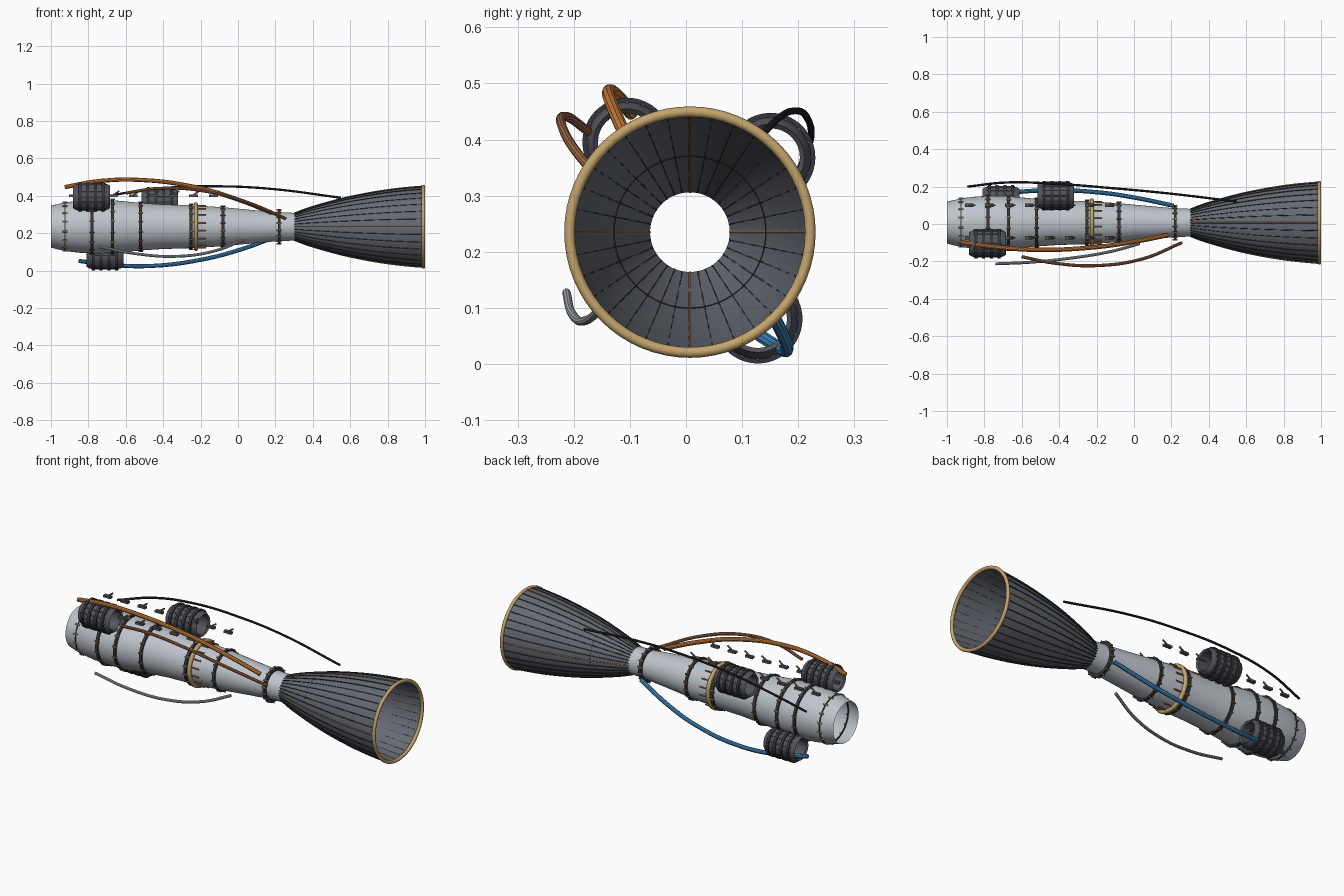
import bpy, bmesh, math
from mathutils import Matrix, Vector

cube = bpy.data.objects.get("Cube")
if cube:
    bpy.data.objects.remove(cube, do_unlink=True)

AXIS = (0.007, 0.235)  # y, z of the engine centre line


def material(name, r, g, b):
    m = bpy.data.materials.new(name)
    m.use_nodes = True
    m.diffuse_color = (r, g, b, 1)
    m.node_tree.nodes["Principled BSDF"].inputs["Base Color"].default_value = (r, g, b, 1)
    return m


HULL = material("pale_metal", .52, .56, .61)
BELL = material("slate_grey", .13, .145, .17)
DARK = material("dark_flange", .035, .036, .045)
POD = material("pump_grey", .085, .09, .105)
GOLD = material("brass", .55, .37, .15)
ORANGE = material("orange", .65, .22, .045)
COPPER = material("copper", .36, .15, .07)
BLUE = material("blue", .05, .27, .58)
PALE = material("pale_pipe", .42, .45, .47)
BLACK = material("black_cable", .022, .022, .027)


def finish(ob, mat, smooth=True):
    ob.data.materials.append(mat)
    bpy.ops.object.select_all(action='DESELECT')
    ob.select_set(True)
    bpy.context.view_layer.objects.active = ob
    if ob.type == 'CURVE':
        bpy.ops.object.convert(target='MESH')
        ob = bpy.context.object
    if smooth:
        bpy.ops.object.shade_smooth_by_angle(angle=math.radians(35))
    return ob


def from_bmesh(name, bm, mat, smooth=True):
    me = bpy.data.meshes.new(name)
    bm.to_mesh(me)
    bm.free()
    ob = bpy.data.objects.new(name, me)
    bpy.context.collection.objects.link(ob)
    return finish(ob, mat, smooth)


def around(x, r, a, centre=AXIS):
    return Vector((x, centre[0] + r * math.cos(a), centre[1] + r * math.sin(a)))


def revolve(name, profile, mat, centre=AXIS, closed=False, n=64):
    """Spin a profile of (x, radius) points around a line along x."""
    bm = bmesh.new()
    rows = [[bm.verts.new(around(x, r, math.tau * i / n, centre)) for i in range(n)]
            for x, r in profile]
    pairs = list(zip(rows, rows[1:])) + ([(rows[-1], rows[0])] if closed else [])
    for a, b in pairs:
        for i in range(n):
            j = (i + 1) % n
            bm.faces.new((a[i], a[j], b[j], b[i]))
    bmesh.ops.recalc_face_normals(bm, faces=bm.faces)
    return from_bmesh(name, bm, mat)


def band(name, x, inner, outer, width, mat, centre=AXIS):
    h = width / 2
    return revolve(name, [(x - h, inner), (x - h, outer), (x + h, outer), (x + h, inner)],
                   mat, centre, True)


def torus(name, x, major, minor, mat, centre=AXIS):
    prof = [(x + minor * math.cos(k * math.tau / 12), major + minor * math.sin(k * math.tau / 12))
            for k in range(12)]
    return revolve(name, prof, mat, centre, True)


def rods(name, x, r, count, length, radius, mat):
    """Small axial cylinders set around the centre line."""
    bm = bmesh.new()
    for i in range(count):
        p = around(x, r, math.tau * (i + .5) / count)
        bmesh.ops.create_cone(bm, cap_ends=True, segments=8, radius1=radius, radius2=radius,
                              depth=length,
                              matrix=Matrix.Translation(p) @ Matrix.Rotation(math.pi / 2, 4, 'Y'))
    return from_bmesh(name, bm, mat)


def tube(name, paths, radius, mat, res=3):
    cu = bpy.data.curves.new(name, 'CURVE')
    cu.dimensions = '3D'
    cu.bevel_depth = radius
    cu.bevel_resolution = res
    cu.use_fill_caps = True
    cu.resolution_u = 12
    for pts in paths:
        sp = cu.splines.new('BEZIER')
        sp.bezier_points.add(len(pts) - 1)
        for bp, p in zip(sp.bezier_points, pts):
            bp.co = p
            bp.handle_left_type = bp.handle_right_type = 'AUTO'
    ob = bpy.data.objects.new(name, cu)
    bpy.context.collection.objects.link(ob)
    return finish(ob, mat)


# Hull: open tapering shell ending in a narrow collar
hull = [(-1, .112), (-.925, .13), (-.85, .139), (-.78, .143), (-.67, .142), (-.52, .127),
        (-.4, .119), (-.25, .115), (-.08, .104), (.08, .089), (.22, .077), (.305, .074)]
revolve("hull", hull, HULL)


def hull_radius(x):
    for (x0, r0), (x1, r1) in zip(hull, hull[1:]):
        if x0 <= x <= x1:
            return r0 + (r1 - r0) * (x - x0) / (x1 - x0)


# Bolted flanges along the hull
for k, (x, rise, width) in enumerate([(-.925, .003, .006), (-.78, .008, .016), (-.67, .008, .016),
                                      (-.52, .008, .016), (-.25, .009, .016), (-.08, .009, .014),
                                      (.22, .017, .014)]):
    r = hull_radius(x)
    band(f"flange_{k}", x, r - .006, r + rise, width, DARK)
    rods(f"flange_bolts_{k}", x, r + rise - .001, 16, .026, .0042, GOLD if k % 2 == 0 else COPPER)

# Brass manifold with short feed rods
torus("manifold_ring", -.225, .119, .0115, GOLD)
rods("manifold_rods", -.195, .115, 16, .05, .004, COPPER)

# Nozzle bell with lengthwise ribs and a brass lip
bell = [(.3, .071), (.36, .094), (.43, .116), (.5, .136), (.57, .154), (.65, .171),
        (.75, .189), (.85, .203), (.93, .211), (.992, .216)]
revolve("nozzle_bell", bell, BELL, n=96)
torus("nozzle_lip", .991, .2145, .0095, GOLD)
torus("nozzle_inner_seam", .5, .1355, .001, DARK)


def ribs(name, indices, radius, mat):
    tube(name, [[around(x, r + .0015, math.tau * i / 32) for x, r in bell] for i in indices],
         radius, mat, 1)


ribs("bell_ribs", [i for i in range(32) if i % 8], .0022, DARK)
ribs("bell_accent_ribs", range(0, 32, 8), .0032, COPPER)

# Ribbed hollow pumps beside the hull
for name, x, centre in [("front_upper_pump", -.783, (-.105, .395)),
                        ("back_upper_pump", -.418, (.151, .368)),
                        ("back_lower_pump", -.711, (.128, .0805))]:
    prof = [(-.098, .06), (-.085, .068), (-.065, .073), (.065, .073), (.085, .068), (.098, .06),
            (.09, .052), (-.09, .052)]
    revolve(name, [(x + a, r) for a, r in prof], POD, centre, True, 32)
    for k, dx in enumerate((-.062, -.021, .021, .062)):
        band(f"{name}_band_{k}", x + dx, .07, .0795, .015, DARK, centre)
    tube(f"{name}_slats", [[around(x - .075, .0715, a, centre), around(x + .075, .0715, a, centre)]
                           for a in [math.tau * i / 16 for i in range(16)]], .0035, POD, 1)

# Feed pipes and cables
tube("orange_feed_pipe", [[(-.925, -.098, .447), (-.75, -.122, .478), (-.52, -.138, .485),
                           (-.22, -.125, .445), (0, -.095, .38), (.18, -.06, .31)]], .0118, ORANGE)
tube("copper_pipe", [[(-.6, -.175, .415), (-.42, -.21, .44), (-.19, -.222, .427),
                      (.05, -.185, .365), (.255, -.1, .278)]], .0085, COPPER)
tube("blue_feed_pipe", [[(-.85, .13, .052), (-.67, .165, .03), (-.45, .18, .026),
                         (-.18, .168, .062), (.02, .138, .115), (.21, .098, .185)]], .0115, BLUE)
tube("pale_pipe", [[(-.74, -.213, .127), (-.55, -.204, .091), (-.32, -.18, .077),
                    (-.12, -.146, .107), (.03, -.105, .165)]], .0078, PALE)
tube("black_cable", [[(-.89, .2, .34), (-.68, .222, .4), (-.42, .215, .44), (-.12, .192, .451),
                      (.17, .165, .438), (.55, .12, .39)]], .0062, BLACK)

# Two rows of small clips above the hull, each with a slanted pin
plates = bmesh.new()
pins = bmesh.new()
for y in (-.073, .1):
    for i in range(8):
        p = Vector((-.88 + .107 * i, y, .401))
        bmesh.ops.create_cube(plates, size=1, matrix=Matrix.Translation(p)
                              @ Matrix.Diagonal((.046, .02, .012, 1)))
        bmesh.ops.create_cone(pins, cap_ends=True, segments=8, radius1=.0045, radius2=.0045,
                              depth=.046, matrix=Matrix.Translation(p + Vector((.012, 0, .012)))
                              @ Matrix.Rotation(math.radians(55), 4, 'Y'))
from_bmesh("clip_plates", plates, POD, False)
from_bmesh("clip_pins", pins, COPPER)
